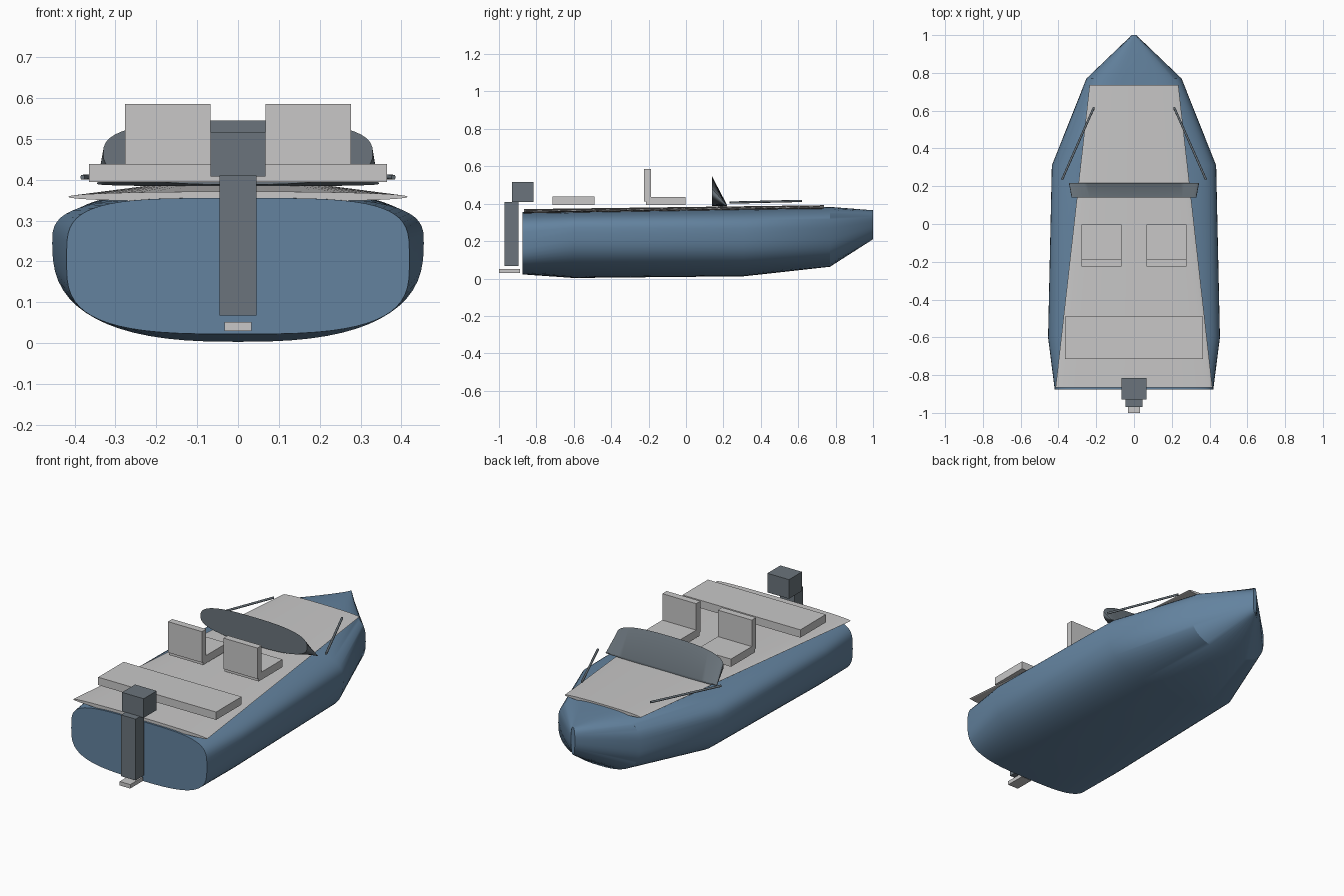
import bpy, bmesh, math
from mathutils import Vector

if "Cube" in bpy.data.objects:
    bpy.data.objects.remove(bpy.data.objects["Cube"], do_unlink=True)


def material(name, rgb):
    m = bpy.data.materials.new(name)
    m.use_nodes = True
    m.diffuse_color = (*rgb, 1)
    m.node_tree.nodes["Principled BSDF"].inputs["Base Color"].default_value = (*rgb, 1)
    return m


BLUE = material("hull blue", (0.125, 0.225, 0.345))
GREY = material("light grey", (0.58, 0.575, 0.575))
DARK = material("dark slate", (0.145, 0.175, 0.200))


def finish(name, bm, mat, smooth=None):
    bmesh.ops.recalc_face_normals(bm, faces=bm.faces)
    mesh = bpy.data.meshes.new(name)
    bm.to_mesh(mesh)
    bm.free()
    mesh.materials.append(mat)
    ob = bpy.data.objects.new(name, mesh)
    bpy.context.collection.objects.link(ob)
    if smooth:
        bpy.ops.object.select_all(action="DESELECT")
        ob.select_set(True)
        bpy.context.view_layer.objects.active = ob
        bpy.ops.object.shade_smooth_by_angle(angle=math.radians(smooth))
    return ob


def box(name, x, y, z, mat):
    """Block spanning the (low, high) ranges given per axis."""
    bm = bmesh.new()
    bmesh.ops.create_cube(bm, size=1)
    for v in bm.verts:
        v.co = [(a + b) / 2 + c * (b - a) for (a, b), c in zip((x, y, z), v.co)]
    return finish(name, bm, mat)


def loft(name, sections, mat, smooth, count=64):
    """Skin rounded sections: y, half width, bottom z, widest z, top z, bottom and top squareness."""
    bm = bmesh.new()
    rings = []
    for y, hw, zb, zc, zt, nb, nt in sections:
        ring = []
        for i in range(count):
            a = 2 * math.pi * i / count
            c, s = math.cos(a), math.sin(a)
            n, h = (nt, zt - zc) if s >= 0 else (nb, zc - zb)
            x = math.copysign(abs(c) ** (2 / n), c) * hw
            z = zc + math.copysign(abs(s) ** (2 / n), s) * h
            ring.append(bm.verts.new((x, y, z)))
        rings.append(ring)
    for r0, r1 in zip(rings, rings[1:]):
        for i in range(count):
            j = (i + 1) % count
            bm.faces.new((r0[i], r0[j], r1[j], r1[i]))
    bm.faces.new(rings[0])
    bm.faces.new(rings[-1])
    return finish(name, bm, mat, smooth)


def rod(name, start, end, radius, mat):
    start, end = Vector(start), Vector(end)
    d = end - start
    bm = bmesh.new()
    bmesh.ops.create_cone(bm, cap_ends=True, segments=10, radius1=radius,
                          radius2=radius, depth=d.length)
    rot = d.to_track_quat("Z", "Y")
    for v in bm.verts:
        v.co = rot @ v.co + (start + end) / 2
    return finish(name, bm, mat, 40)


# Hull, from the flat transom to the narrow stem
loft("hull", [
    (-0.875, 0.420, 0.022, 0.200, 0.355, 3.2, 4.0),
    (-0.600, 0.455, 0.003, 0.245, 0.360, 2.6, 3.2),
    (0.310, 0.435, 0.012, 0.235, 0.374, 2.6, 3.2),
    (0.770, 0.252, 0.063, 0.235, 0.383, 2.6, 3.2),
    (1.000, 0.012, 0.210, 0.290, 0.365, 2.4, 2.4),
], BLUE, 30)

# Thin cambered deck
loft("deck", [
    (-0.865, 0.415, 0.346, 0.358, 0.371, 2.2, 2.2),
    (0.737, 0.235, 0.371, 0.381, 0.392, 2.2, 2.2),
], GREY, 30)

# Raked windscreen, upright at the back and tapering to a thin front edge
loft("windscreen", [
    (0.140, 0.330, 0.388, 0.465, 0.545, 2.7, 2.7),
    (0.218, 0.345, 0.384, 0.390, 0.396, 2.7, 2.7),
], DARK, 30)

# Seating
box("rear_bench", (-0.365, 0.365), (-0.715, -0.490), (0.394, 0.438), GREY)
for label, s in (("left", 1), ("right", -1)):
    xs = sorted((s * 0.067, s * 0.277))
    box(label + "_seat_base", xs, (-0.213, -0.002), (0.394, 0.437), GREY)
    box(label + "_seat_back", xs, (-0.224, -0.186), (0.412, 0.585), GREY)
    rod(label + "_bow_rail", (s * 0.381, 0.235, 0.406), (s * 0.212, 0.618, 0.415), 0.006, DARK)

# Outboard motor
box("motor_cowling", (-0.067, 0.067), (-0.930, -0.815), (0.408, 0.515), DARK)
box("motor_leg", (-0.045, 0.045), (-0.970, -0.895), (0.067, 0.410), DARK)
box("motor_foot", (-0.033, 0.033), (-1.000, -0.888), (0.030, 0.052), GREY)
